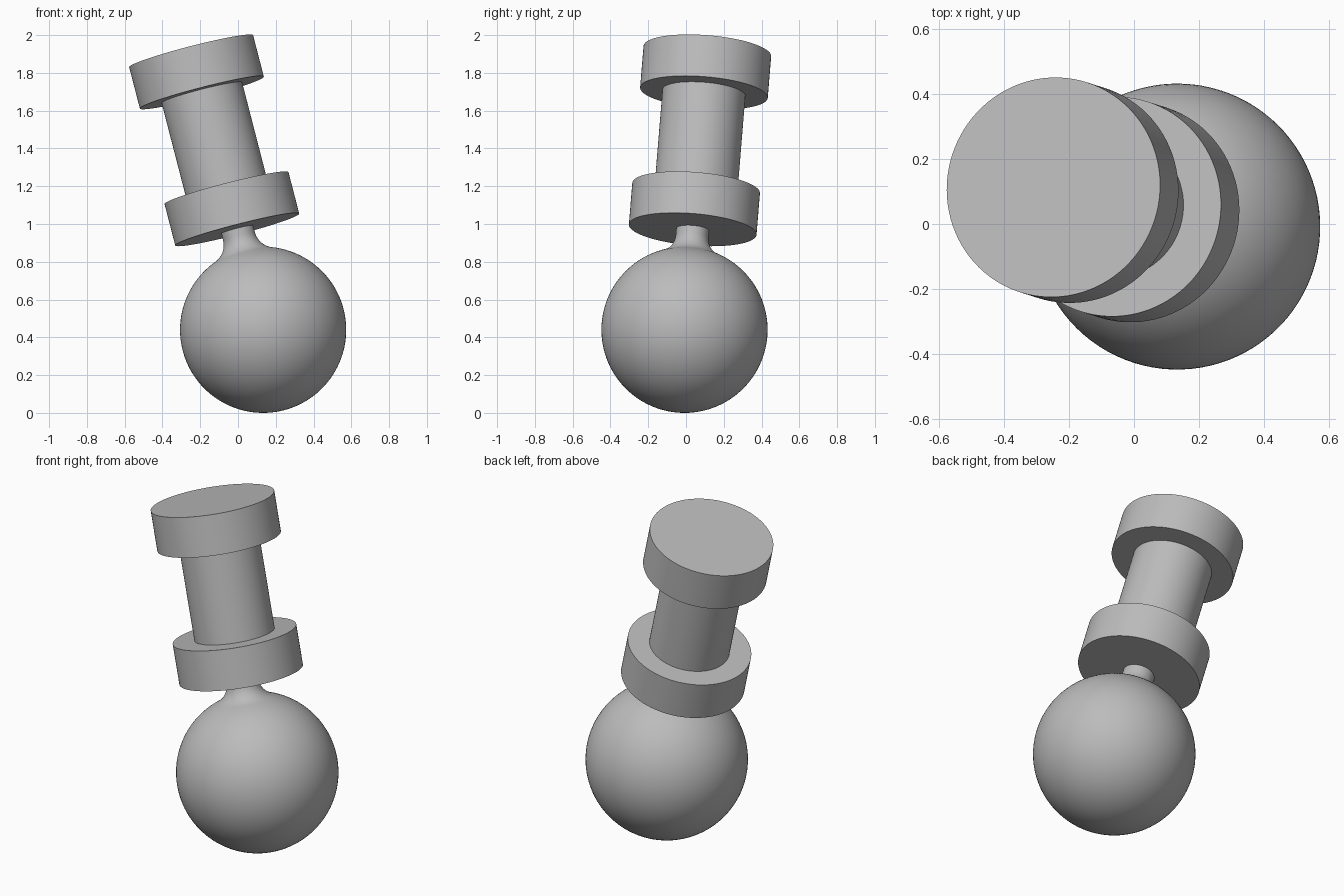
import bpy
import math
from mathutils import Vector

cube = bpy.data.objects.get("Cube")
if cube:
    bpy.data.objects.remove(cube, do_unlink=True)

# One plain grey for every part
GREY = (0.5, 0.5, 0.5, 1)
grey = bpy.data.materials.new("plain grey")
grey.use_nodes = True
grey.diffuse_color = GREY
grey.node_tree.nodes["Principled BSDF"].inputs["Base Color"].default_value = GREY

# Leaning axis running from the ball centre to the middle of the top cap
BALL = Vector((0.133, -0.008, 0.44))
AXIS = (Vector((-0.248, 0.113, 1.915)) - BALL).normalized()
TILT = AXIS.to_track_quat("Z", "Y")
SIDES = 96


def lathe(name, profile):
    """Revolve (radius, height) points round the leaning axis."""
    verts, rings, faces = [], [], []
    for r, h in profile:
        count = SIDES if r > 1e-5 else 1
        rings.append([len(verts) + i for i in range(count)])
        for i in range(count):
            a = math.tau * i / SIDES
            verts.append((r * math.cos(a), r * math.sin(a), h))
    for low, high in zip(rings, rings[1:]):
        for i in range(SIDES):
            j = (i + 1) % SIDES
            if len(low) == 1:
                faces.append((low[0], high[j], high[i]))
            else:
                faces.append((low[i], low[j], high[j], high[i]))
    # Flat ends close any open ring
    if len(rings[0]) > 1:
        faces.append(rings[0][::-1])
    if len(rings[-1]) > 1:
        faces.append(rings[-1])
    mesh = bpy.data.meshes.new(name)
    mesh.from_pydata(verts, [], faces)
    mesh.materials.append(grey)
    obj = bpy.data.objects.new(name, mesh)
    bpy.context.collection.objects.link(obj)
    obj.location = BALL
    obj.rotation_mode = "QUATERNION"
    obj.rotation_quaternion = TILT
    bpy.ops.object.select_all(action="DESELECT")
    obj.select_set(True)
    bpy.context.view_layer.objects.active = obj
    bpy.ops.object.shade_smooth_by_angle(angle=math.radians(30))
    return obj


# Ball flowing through a concave fillet into a thin neck
ball_r, neck_r, fillet_r = 0.44, 0.087, 0.11
fillet_x = neck_r + fillet_r
fillet_z = math.sqrt((ball_r + fillet_r) ** 2 - fillet_x ** 2)
join = math.atan2(fillet_x, fillet_z)
profile = []
for i in range(49):
    a = math.pi + (join - math.pi) * i / 48
    profile.append((ball_r * math.sin(a), ball_r * math.cos(a)))
sweep = math.pi / 2 - join
for i in range(1, 13):
    a = sweep * (1 - i / 12)
    profile.append((fillet_x - fillet_r * math.cos(a), fillet_z - fillet_r * math.sin(a)))
profile.append((neck_r, 0.56))
lathe("ball_and_neck", profile)

# Stacked round discs and the shaft between them
for name, radius, bottom, top in (
    ("lower_disc", 0.339, 0.55, 0.777),
    ("shaft", 0.22, 0.77, 1.31),
    ("top_cap", 0.339, 1.301, 1.528),
):
    lathe(name, [(radius, bottom), (radius, top)])
